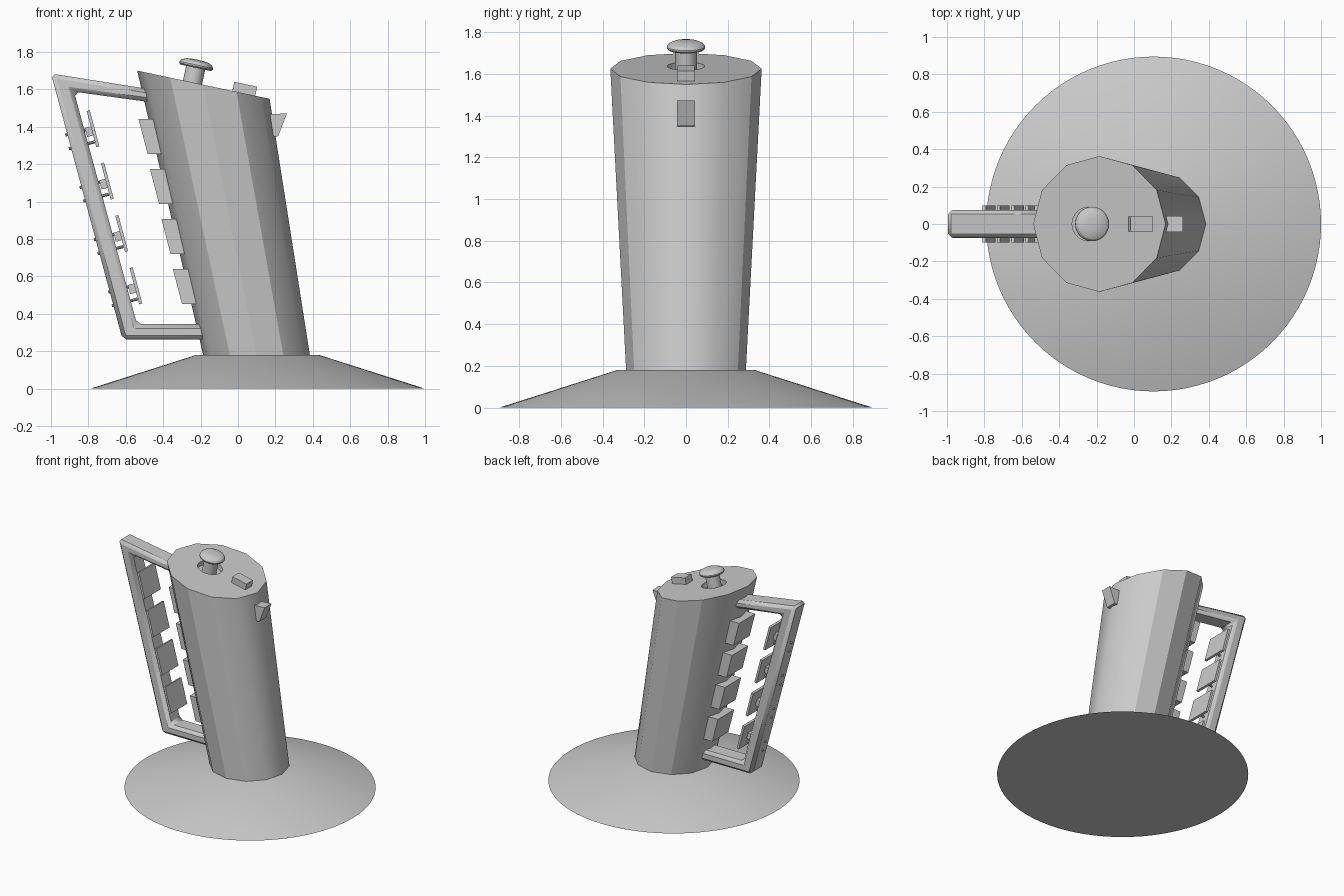
import bpy, bmesh, math
from mathutils import Matrix, Vector

cube = bpy.data.objects.get("Cube")
if cube:
    bpy.data.objects.remove(cube, do_unlink=True)

GREY = bpy.data.materials.new("plain_grey")
GREY.use_nodes = True
GREY.diffuse_color = (0.6, 0.6, 0.6, 1)
GREY.node_tree.nodes["Principled BSDF"].inputs["Base Color"].default_value = (0.6, 0.6, 0.6, 1)


def finish(name, bm, matrix=None):
    """Turn a bmesh into a shaded, coloured object."""
    if matrix:
        bm.transform(matrix)
    bmesh.ops.recalc_face_normals(bm, faces=bm.faces)
    mesh = bpy.data.meshes.new(name)
    bm.to_mesh(mesh)
    bm.free()
    mesh.materials.append(GREY)
    obj = bpy.data.objects.new(name, mesh)
    bpy.context.collection.objects.link(obj)
    return obj


def smooth(obj):
    bpy.ops.object.select_all(action='DESELECT')
    obj.select_set(True)
    bpy.context.view_layer.objects.active = obj
    bpy.ops.object.shade_smooth_by_angle(angle=math.radians(30))


def loft(name, rings, matrix=None):
    """Skin a list of point rings and cap both ends."""
    bm = bmesh.new()
    rows = [[bm.verts.new(p) for p in ring] for ring in rings]
    n = len(rows[0])
    for a, b in zip(rows, rows[1:]):
        for i in range(n):
            j = (i + 1) % n
            bm.faces.new((a[i], a[j], b[j], b[i]))
    bm.faces.new(rows[0])
    bm.faces.new(rows[-1])
    return finish(name, bm, matrix)


def lathe(name, profile, sides, matrix=None):
    angles = [2 * math.pi * i / sides for i in range(sides)]
    return loft(name, [[(r * math.cos(a), r * math.sin(a), z) for a in angles]
                       for r, z in profile], matrix)


def plate(name, outline, half_width):
    """Side outline in x, z extruded symmetrically across y."""
    return loft(name, [[(x, y, z) for x, z in outline]
                       for y in (-half_width, half_width)])


def frame(x, z, angle):
    """Placement turned about y by the angle."""
    return Matrix.Translation((x, 0, z)) @ Matrix.Rotation(angle, 4, 'Y')


def box(name, size, matrix):
    bm = bmesh.new()
    bmesh.ops.create_cube(bm, size=1)
    bm.transform(Matrix.Diagonal((*size, 1)))
    return finish(name, bm, matrix)


SLOPE = 0.213                      # fall of the lid towards +x
LID_TILT = math.atan(SLOPE)


def lid_z(x):
    return 1.625 - SLOPE * (x + 0.185)


def body_left(z):
    return -0.187 - 0.229 * (z - 0.18)


# Wide conical base
smooth(lathe("base", [(0.895, 0), (0.33, 0.18)], 96, Matrix.Translation((0.105, 0, 0))))

# Leaning twelve-sided body with a slanted lid
angles = [math.pi * i / 6 for i in range(12)]
bottom = [(0.1 + 0.285 * math.cos(a), 0.287 * math.sin(a), 0.175) for a in angles]
top = []
for a in angles:
    x = -0.185 + 0.354 * math.cos(a)
    top.append((x, 0.363 * math.sin(a), lid_z(x)))
body = loft("body", [bottom, top])

# Round recess in the lid
knob_frame = frame(-0.243, lid_z(-0.243), LID_TILT)
cutter = lathe("recess_cutter", [(0.09, -0.04), (0.09, 0.05)], 32, knob_frame)
cutter.hide_render = True
mod = body.modifiers.new("recess", 'BOOLEAN')
mod.operation = 'DIFFERENCE'
mod.object = cutter
bpy.context.view_layer.objects.active = body
bpy.ops.object.modifier_apply(modifier=mod.name)
bpy.data.objects.remove(cutter, do_unlink=True)
smooth(body)

# Knob with stem and rounded cap
smooth(lathe("lid_knob", [(0.052, -0.05), (0.052, 0.08), (0.083, 0.08), (0.092, 0.088),
                          (0.092, 0.096), (0.082, 0.11), (0.06, 0.12), (0.03, 0.124)],
             32, knob_frame))

# Small block on the lid and wedge spout
box("lid_block", (0.125, 0.08, 0.08), frame(0.033, lid_z(0.033) + 0.01, LID_TILT))
plate("spout", [(0.13, 1.465), (0.262, 1.472), (0.215, 1.35), (0.16, 1.345)], 0.042)

# Bevelled handle frame
handle = plate("handle", [(-0.42, 1.593), (-1.0, 1.685), (-0.617, 0.262), (-0.15, 0.262),
                          (-0.15, 0.345), (-0.54, 0.345), (-0.877, 1.588), (-0.42, 1.525)], 0.075)
bevel = handle.modifiers.new("bevel", 'BEVEL')
bevel.width = 0.022
bevel.segments = 1
smooth(handle)

# Four rows: key plate on the handle, pins through it, pad on the body
lean = math.atan(0.267)
for i in range(4):
    n = i + 1
    spot = frame(-0.775 + 0.0765 * i, 1.39 - 0.28 * i, -lean)
    box(f"key_plate_{n}", (0.017, 0.2, 0.2), spot)
    box(f"key_mount_{n}", (0.035, 0.05, 0.05), spot @ Matrix.Translation((-0.024, 0, -0.01)))
    for side, offset in (("upper", 0.005), ("lower", -0.07)):
        turn = Matrix.Translation((-0.14, 0, offset)) @ Matrix.Rotation(math.pi / 2, 4, 'Y')
        smooth(lathe(f"{side}_pin_{n}", [(0.008, -0.012), (0.008, 0.13)], 10, spot @ turn))
    hi = 1.443 - 0.268 * i
    lo = hi - 0.187
    plate(f"body_pad_{n}", [(body_left(hi) - 0.056, hi), (body_left(hi) + 0.06, hi),
                            (body_left(lo) + 0.06, lo), (body_left(lo) - 0.05, lo)], 0.1)
